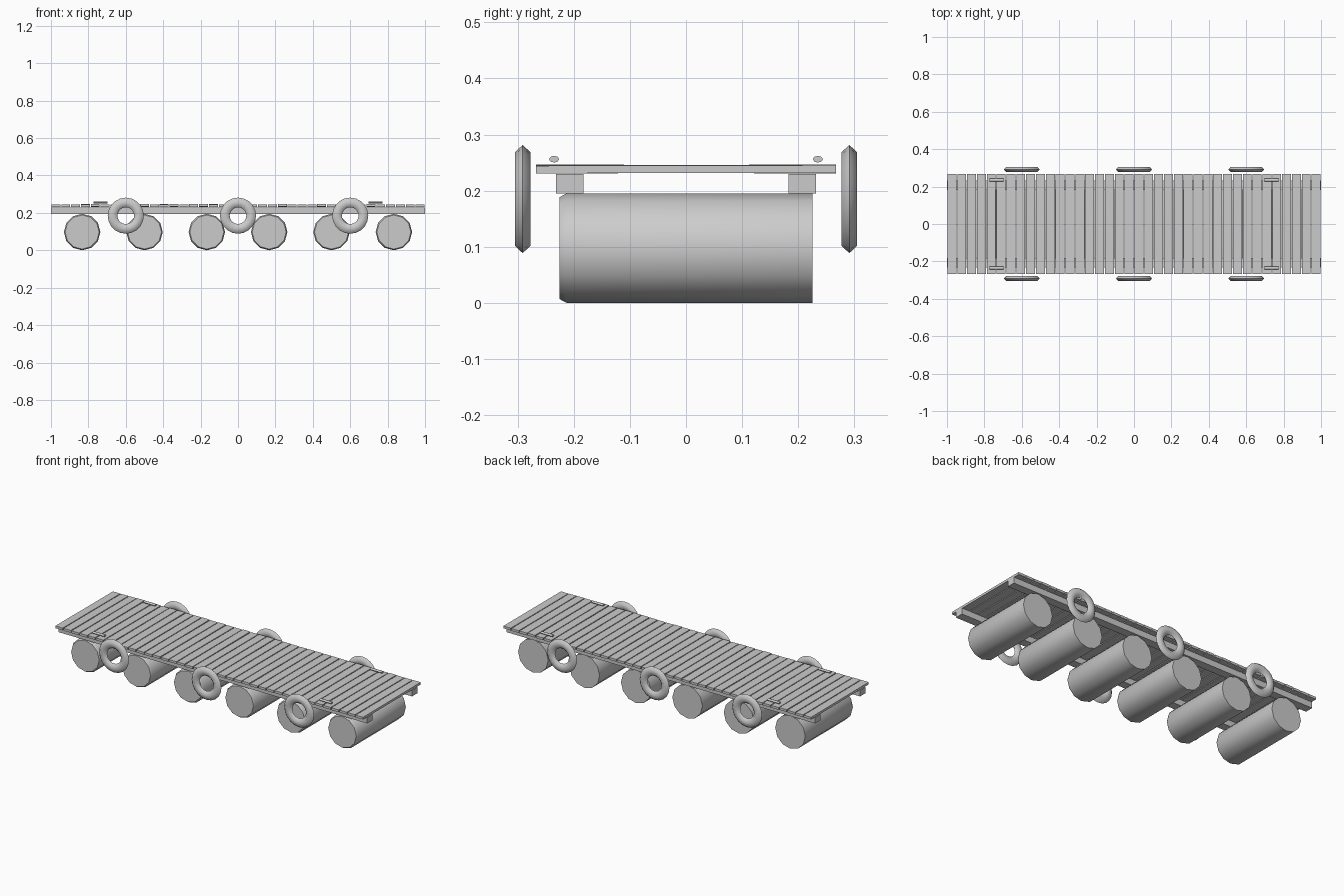
import bpy, bmesh, math, random
from mathutils import Matrix, Vector

if "Cube" in bpy.data.objects:
    bpy.data.objects.remove(bpy.data.objects["Cube"])

random.seed(4)


def make_object(name, bm, smooth=None):
    bmesh.ops.recalc_face_normals(bm, faces=bm.faces[:])
    mesh = bpy.data.meshes.new(name)
    bm.to_mesh(mesh)
    bm.free()
    ob = bpy.data.objects.new(name, mesh)
    bpy.context.collection.objects.link(ob)
    if smooth:
        bpy.ops.object.select_all(action='DESELECT')
        ob.select_set(True)
        bpy.context.view_layer.objects.active = ob
        bpy.ops.object.shade_smooth_by_angle(angle=math.radians(smooth))
    return ob


def box(name, centre, size, rot_x=0.0):
    bm = bmesh.new()
    bmesh.ops.create_cube(bm, size=1, matrix=Matrix.Translation(centre)
                          @ Matrix.Rotation(rot_x, 4, 'X')
                          @ Matrix.Diagonal((*size, 1)))
    return make_object(name, bm)


def lathe_y(name, x, z, profile, sides):
    """Capped surface of revolution about a line parallel to y; profile is (y, radius)."""
    bm = bmesh.new()
    rings = [[bm.verts.new((x + r * math.cos(2 * math.pi * i / sides), y,
                            z + r * math.sin(2 * math.pi * i / sides)))
              for i in range(sides)] for y, r in profile]
    for a, b in zip(rings, rings[1:]):
        for i in range(sides):
            j = (i + 1) % sides
            bm.faces.new((a[i], a[j], b[j], b[i]))
    bm.faces.new(rings[0])
    bm.faces.new(rings[-1])
    return make_object(name, bm, 35)


def tyre(name, centre, major=0.0705, minor=0.026, squash=0.6, segs=20, sides=6):
    bm = bmesh.new()
    rings = []
    for i in range(segs):
        a = 2 * math.pi * i / segs
        ring = []
        for j in range(sides):
            b = 2 * math.pi * j / sides
            r = major + minor * math.cos(b)
            ring.append(bm.verts.new(Vector(centre) + Vector(
                (r * math.cos(a), squash * minor * math.sin(b), r * math.sin(a)))))
        rings.append(ring)
    for i in range(segs):
        a, b = rings[i], rings[(i + 1) % segs]
        for j in range(sides):
            k = (j + 1) % sides
            bm.faces.new((a[j], a[k], b[k], b[j]))
    return make_object(name, bm, 70)


# Float drums, chamfered at the front end
for i in range(6):
    lathe_y(f"float_drum_{i + 1}", (i - 2.5) / 3, 0.0975,
            [(-0.225, 0.091), (-0.213, 0.0975), (0.225, 0.0975)], 12)

# Long bearers under the deck
for side, y in (("front", -0.2075), ("back", 0.2075)):
    box(f"{side}_bearer", (0, y, 0.2125), (2, 0.049, 0.035))

# Deck planks with slight unevenness
count = 38
pitch = 2 / count
for i in range(count):
    box(f"deck_plank_{i + 1}",
        (-1 + (i + 0.5) * pitch, 0, 0.2385 + random.uniform(-0.0005, 0.0005)),
        (pitch - 0.005, 0.534, 0.0135), random.uniform(-0.005, 0.005))

# Tyre fenders and mooring cleat bars on both sides
for side, s in (("front", -1), ("back", 1)):
    for i, x in enumerate((-0.6, 0, 0.6)):
        tyre(f"{side}_tyre_fender_{i + 1}", (x, s * 0.291, 0.185))
    for end, x in (("left", -0.735), ("right", 0.735)):
        bm = bmesh.new()
        bmesh.ops.create_cone(bm, cap_ends=True, segments=8, radius1=1, radius2=1, depth=1,
                              matrix=Matrix.Translation((x, s * 0.235, 0.256))
                              @ Matrix.Diagonal((0.075, 0.009, 0.006, 1))
                              @ Matrix.Rotation(math.pi / 2, 4, 'Y'))
        make_object(f"{side}_{end}_cleat", bm, 50)
